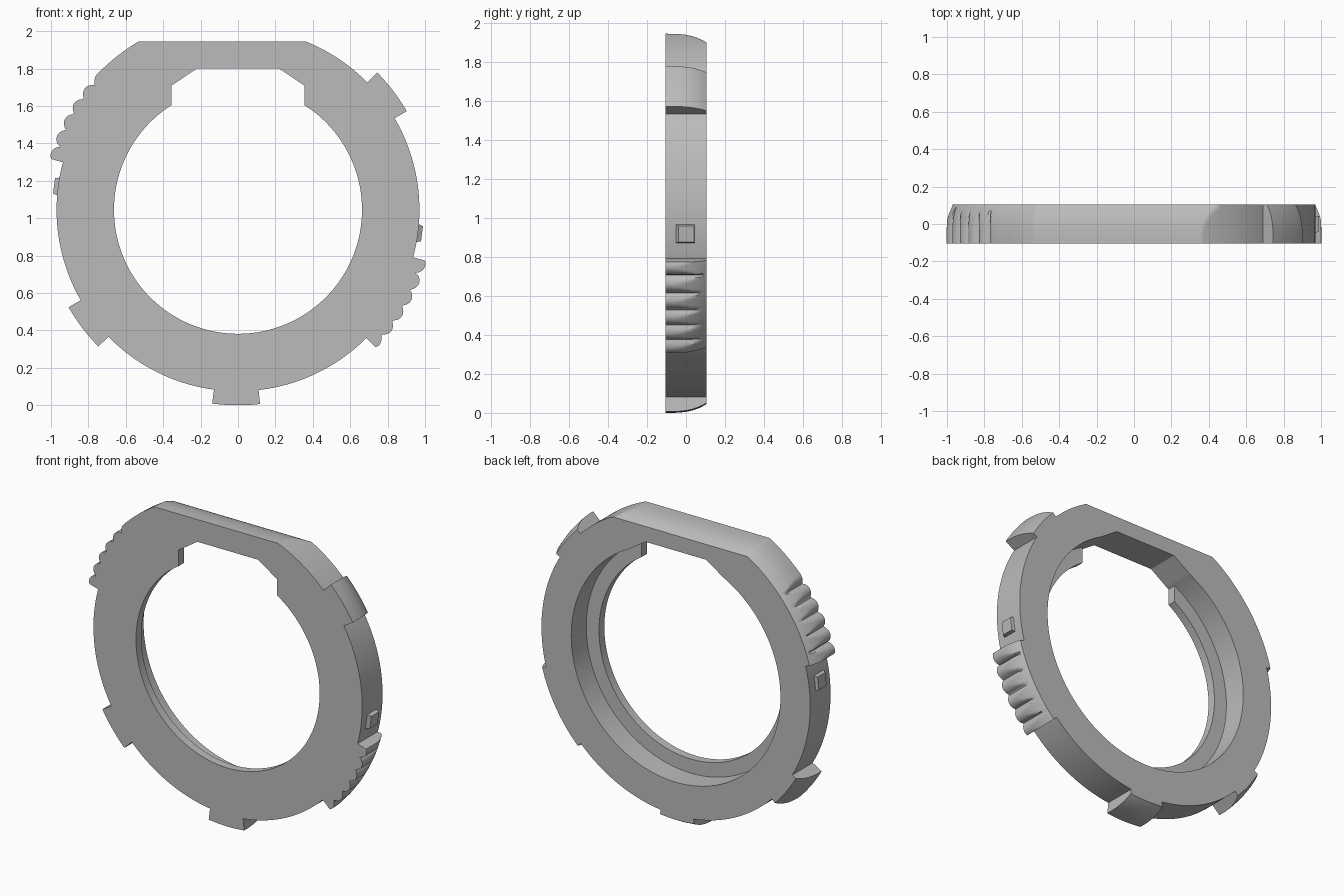
import bpy, bmesh, math
from mathutils import Matrix

if "Cube" in bpy.data.objects:
    bpy.data.objects.remove(bpy.data.objects["Cube"], do_unlink=True)

CENTRE_Z = 1.045
HALF = 0.105                      # half thickness of the ring
R_RING, R_TAB = 0.97, 1.045
R_LIP, R_BORE = 0.663, 0.755
LIP_Y = -0.05
# Angular spans (degrees) where the rim is raised: tabs, shoulder and grips
RAISED = [(30.3, 44.6), (90, 164.8), (209.9, 224.4), (262.4, 276.5), (315, 344.8)]

grey = bpy.data.materials.new("plain_grey")
grey.use_nodes = True
grey.diffuse_color = (0.5, 0.5, 0.5, 1)
grey.node_tree.nodes["Principled BSDF"].inputs["Base Color"].default_value = (0.5, 0.5, 0.5, 1)


def cos(a):
    return math.cos(math.radians(a))


def sin(a):
    return math.sin(math.radians(a))


def finish(name, bm):
    bmesh.ops.recalc_face_normals(bm, faces=bm.faces)
    mesh = bpy.data.meshes.new(name)
    bm.to_mesh(mesh)
    bm.free()
    mesh.materials.append(grey)
    ob = bpy.data.objects.new(name, mesh)
    bpy.context.collection.objects.link(ob)
    bpy.ops.object.select_all(action="DESELECT")
    ob.select_set(True)
    bpy.context.view_layer.objects.active = ob
    bpy.ops.object.shade_smooth_by_angle(angle=math.radians(28))
    return ob


def outer_radius(a, y):
    # Raised parts and the flat top curve inwards towards the back
    crown = 0.045 * ((y + HALF) / (2 * HALF)) ** 3
    r = R_RING
    if any(lo < a < hi for lo, hi in RAISED):
        r = R_TAB - crown
        g = a % 180
        if 136.2 < g < 164.8 or 315 < a < 344.8:      # finger grip scallops
            wave = abs(math.cos(math.pi * (g - 163.2) / 5.4)) ** 0.6
            r = min(r, 1.008 + 0.037 * wave)
    if 0 < a < 180:
        r = min(r, (0.9 - crown) / sin(a))
    return r


def bore_radius(a):
    # Round bore with a chamfered flat notch at the top
    a = 90 - abs(90 - a)
    if a < 50:
        return R_BORE
    return max(R_BORE, min(0.755 / sin(a), 0.749 / cos(a - 56)))


def lip_radius(a):
    # Smaller front hole, opened up by the straight-sided notch
    a = 90 - abs(90 - a)
    if a < 50:
        return R_LIP
    side = 0.355 / max(cos(a), 0.001)
    return max(R_LIP, min(bore_radius(a), side))


# Ring body: a cross-section swept round the axis
angles = {i * 0.5 for i in range(720)}
for lo, hi in RAISED:
    for edge in (lo, hi):
        if edge != 90:
            angles.discard(float(edge))
            angles |= {edge - 0.01, edge + 0.01}
for key in (57.6, 61.6, 73.8):
    angles |= {key, 180 - key}
angles |= {67.4, 120.96}

rows = 12
depths = [HALF - 2 * HALF * i / rows for i in range(rows + 1)]
bm = bmesh.new()
sections = []
for a in sorted(angles):
    lip, bore = lip_radius(a), bore_radius(a)
    profile = [(lip, -HALF), (lip, LIP_Y), (bore, LIP_Y), (bore, HALF)]
    profile += [(outer_radius(a, y), y) for y in depths]
    sections.append([bm.verts.new((r * cos(a), y, CENTRE_Z + r * sin(a))) for r, y in profile])
for i, sec in enumerate(sections):
    nxt = sections[(i + 1) % len(sections)]
    for j in range(len(sec)):
        k = (j + 1) % len(sec)
        bm.faces.new((sec[j], sec[k], nxt[k], nxt[j]))
bmesh.ops.remove_doubles(bm, verts=bm.verts, dist=0.00001)
finish("ring_body", bm)

# Small bevelled locating studs on opposite sides of the rim
for name, angle in (("stud_left", -7.4), ("stud_right", 172.6)):
    bm = bmesh.new()
    bmesh.ops.create_cube(bm, size=1)
    for v in bm.verts:
        top = v.co.x > 0
        v.co.x = 0.992 if top else 0.955
        v.co.z *= 0.082 if top else 0.104
        v.co.y = (0.042 if top else 0.046) if v.co.y > 0 else (-0.038 if top else -0.06)
    turn = Matrix.Rotation(math.radians(-angle), 4, "Y")
    bmesh.ops.transform(bm, matrix=Matrix.Translation((0, 0, CENTRE_Z)) @ turn, verts=bm.verts)
    finish(name, bm)
